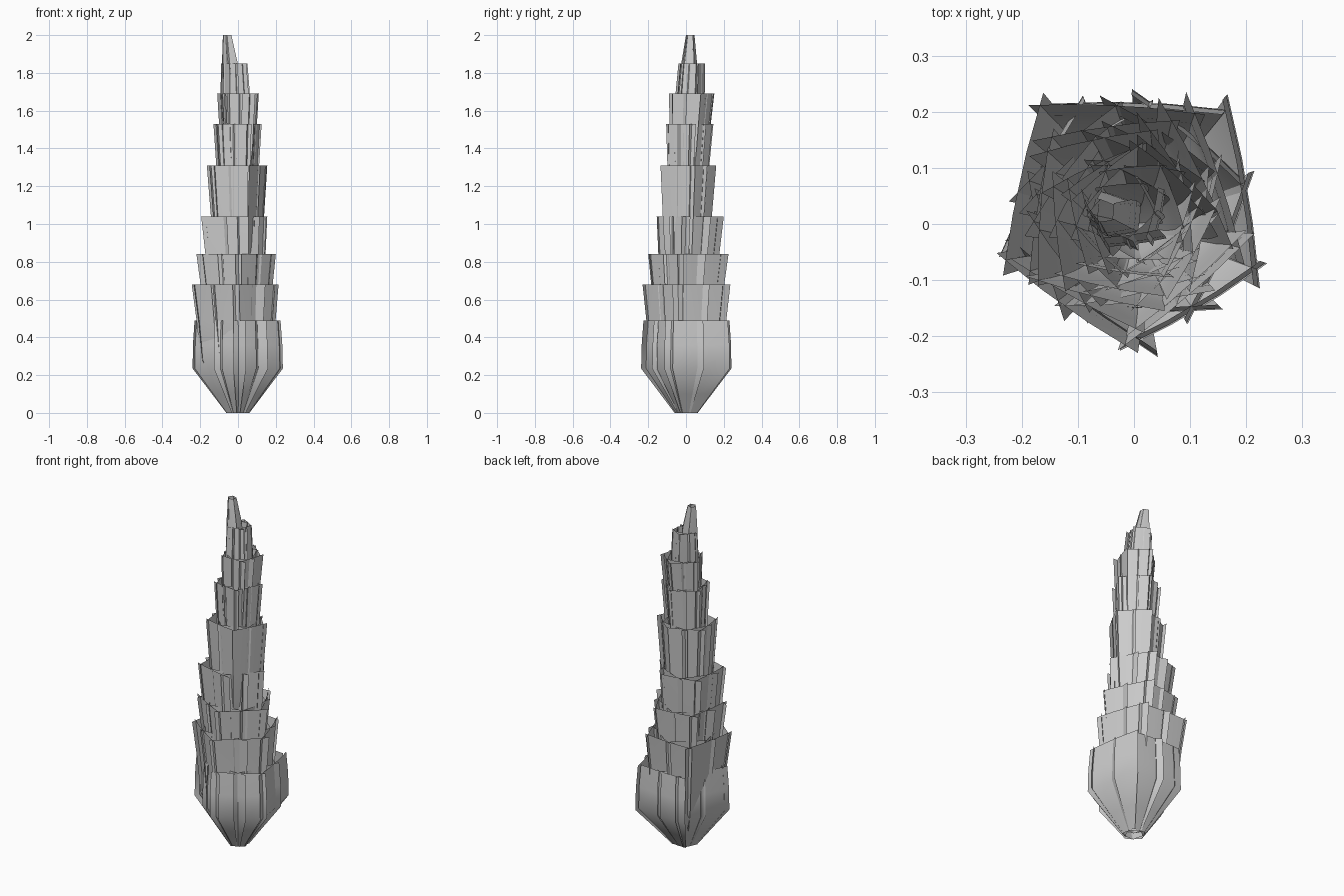
import bpy, math, random

if "Cube" in bpy.data.objects:
    bpy.data.objects.remove(bpy.data.objects["Cube"])

random.seed(4)

# tier: top height, x range and y range of its top rim,
# then profile rows (height, scale relative to the rim)
TIERS = [
    (0.49, (-0.23, 0.225), (-0.225, 0.23), [(0.0, 0.27), (0.1, 0.6), (0.235, 1.05), (0.36, 1.04), (0.49, 1.0)]),
    (0.68, (-0.245, 0.215), (-0.23, 0.235), [(0.03, 0.18), (0.16, 0.6), (0.28, 0.84), (0.49, 0.91), (0.68, 1.0)]),
    (0.84, (-0.22, 0.20), (-0.20, 0.225), [(0.18, 0.2), (0.34, 0.65), (0.5, 0.82), (0.68, 0.91), (0.84, 1.0)]),
    (1.04, (-0.195, 0.155), (-0.155, 0.20), [(0.36, 0.2), (0.52, 0.65), (0.68, 0.82), (0.84, 0.91), (1.04, 1.0)]),
    (1.31, (-0.165, 0.155), (-0.135, 0.16), [(0.56, 0.2), (0.72, 0.65), (0.88, 0.8), (1.04, 0.88), (1.31, 1.0)]),
    (1.53, (-0.13, 0.125), (-0.105, 0.145), [(0.82, 0.2), (0.98, 0.65), (1.15, 0.82), (1.31, 0.89), (1.53, 1.0)]),
    (1.69, (-0.11, 0.11), (-0.09, 0.15), [(1.08, 0.2), (1.24, 0.65), (1.4, 0.84), (1.53, 0.91), (1.69, 1.0)]),
    (1.85, (-0.09, 0.05), (-0.04, 0.10), [(1.3, 0.2), (1.45, 0.8), (1.6, 1.08), (1.7, 1.1), (1.85, 1.0)]),
    (2.00, (-0.08, -0.035), (0.0, 0.045), [(1.5, 0.5), (1.68, 1.8), (1.78, 1.9), (1.86, 1.8), (2.0, 1.0)]),
]
COLS = 4


def rim_plates(count, phase, size):
    """Nearly straight overlapping chords whose ends poke outward."""
    plates = []
    for k in range(count):
        mid = phase + (k + random.uniform(-0.06, 0.06)) * math.tau / count
        half = math.pi / count * random.uniform(1.08, 1.25)
        ra, rb = size * random.uniform(0.88, 1.0), size * random.uniform(0.95, 1.05)
        ax, ay = ra * math.cos(mid - half), ra * math.sin(mid - half)
        bx, by = rb * math.cos(mid + half), rb * math.sin(mid + half)
        pts = []
        for c in range(COLS):
            t = c / (COLS - 1)
            bulge = 0.03 * 4 * t * (1 - t)
            pts.append((ax + (bx - ax) * t + bulge * math.cos(mid),
                        ay + (by - ay) * t + bulge * math.sin(mid)))
        plates.append(pts)
    return plates


def fit(v, lo, hi, rng):
    return rng[0] + (v - lo) / (hi - lo) * (rng[1] - rng[0])


def build_tier(i, top, xr, yr, rows):
    phase = math.radians(-57 + 7 * i)
    plates = rim_plates(5, phase, 1.0)                          # outer leaves
    if i < len(TIERS) - 1:
        plates += rim_plates(5, phase + math.pi / 5, 0.84)      # inner leaves
    xs = [p[0] for pl in plates for p in pl]
    ys = [p[1] for pl in plates for p in pl]
    bx, by = (min(xs), max(xs)), (min(ys), max(ys))
    cx, cy = sum(xr) / 2, sum(yr) / 2
    verts, faces = [], []
    for pl in plates:
        base = len(verts)
        for z, s in rows:
            # lower rows drift back towards the trunk axis
            k = max(0, 1 - (top - z) / 0.6)
            for px, py in pl:
                x = fit(px, *bx, xr) - cx
                y = fit(py, *by, yr) - cy
                verts.append((cx * k + x * s, cy * k + y * s, z))
        for r in range(len(rows) - 1):
            for c in range(COLS - 1):
                a = base + r * COLS + c
                faces.append((a, a + 1, a + COLS + 1, a + COLS))
    mesh = bpy.data.meshes.new(f"leaf_tier_{i + 1}")
    mesh.from_pydata(verts, [], faces)
    ob = bpy.data.objects.new(mesh.name, mesh)
    bpy.context.collection.objects.link(ob)
    bpy.ops.object.select_all(action='DESELECT')
    ob.select_set(True)
    bpy.context.view_layer.objects.active = ob
    bpy.ops.object.shade_smooth_by_angle(angle=math.radians(45))


# stacked tiers of overlapping leaf plates
for i, tier in enumerate(TIERS):
    build_tier(i, *tier)
